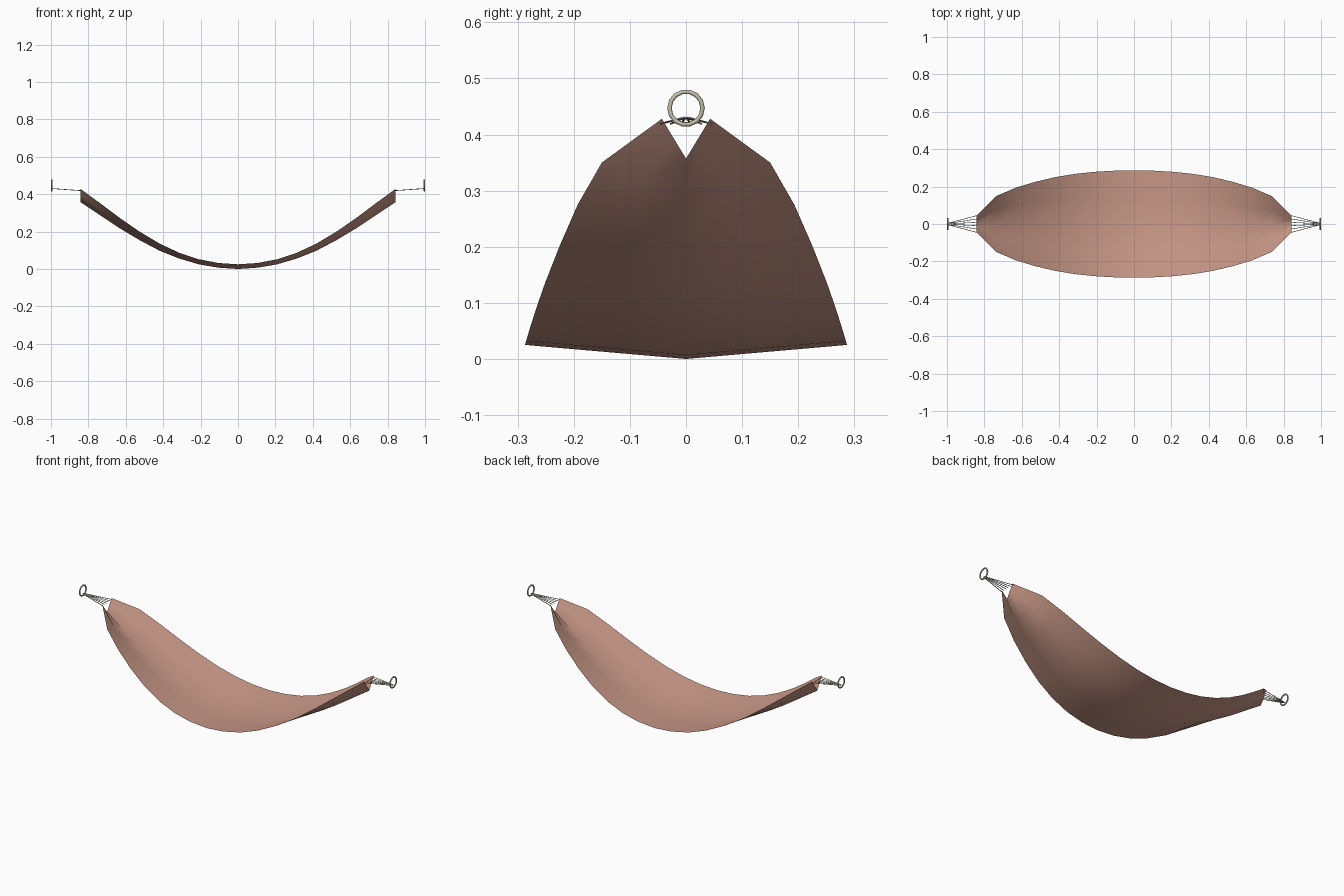
import bpy, bmesh, math
from mathutils import Vector, Matrix

cube = bpy.data.objects.get("Cube")
if cube:
    bpy.data.objects.remove(cube, do_unlink=True)


def material(name, color):
    m = bpy.data.materials.new(name)
    m.use_nodes = True
    m.diffuse_color = color
    bsdf = m.node_tree.nodes["Principled BSDF"]
    bsdf.inputs["Base Color"].default_value = color
    bsdf.inputs["Roughness"].default_value = 0.8
    return m


cloth = material("dusty pink cloth", (0.61, 0.33, 0.255, 1))
metal = material("pale metal", (0.56, 0.52, 0.41, 1))
cord = material("grey cord", (0.40, 0.37, 0.30, 1))


def add_object(name, bm, mat):
    mesh = bpy.data.meshes.new(name)
    bm.to_mesh(mesh)
    bm.free()
    obj = bpy.data.objects.new(name, mesh)
    bpy.context.collection.objects.link(obj)
    mesh.materials.append(mat)
    for p in mesh.polygons:
        p.use_smooth = True
    return obj


# Hammock cloth: V-shaped sections, (x, half width, edge height, crease height)
half = [(0, .287, .025, 0), (.105, .285, .032, .007), (.21, .279, .052, .025),
        (.315, .268, .087, .056), (.42, .251, .136, .098), (.53, .225, .202, .156),
        (.635, .193, .275, .219), (.735, .150, .350, .286), (.842, .043, .428, .357)]
stations = [(-x, w, e, c) for x, w, e, c in reversed(half[1:])] + half
bm = bmesh.new()
rows = []
for x, w, edge, crease in stations:
    rows.append([bm.verts.new((x, w * t, crease + (edge - crease) * abs(t)))
                 for t in (-1, -0.5, 0, 0.5, 1)])
for a, b in zip(rows, rows[1:]):
    for i in range(4):
        bm.faces.new((a[i], b[i], b[i + 1], a[i + 1]))
add_object("hammock_cloth", bm, cloth)


# Hanging ring standing across the length
def ring(name, x, z, major, minor, sides=14, tube=8):
    bm = bmesh.new()
    loops = []
    for i in range(sides):
        a = 2 * math.pi * i / sides
        loop = []
        for j in range(tube):
            b = 2 * math.pi * j / tube
            r = major + minor * math.cos(b)
            loop.append(bm.verts.new((x + minor * math.sin(b), r * math.cos(a),
                                      z + r * math.sin(a))))
        loops.append(loop)
    for i in range(sides):
        p, q = loops[i], loops[(i + 1) % sides]
        for j in range(tube):
            k = (j + 1) % tube
            bm.faces.new((p[j], q[j], q[k], p[k]))
    bmesh.ops.recalc_face_normals(bm, faces=bm.faces)
    add_object(name, bm, metal)


# Fan of cords between the cloth end and the ring
def cords(name, side):
    bm = bmesh.new()
    for i in range(6):
        t = i / 2.5 - 1
        start = Vector((side * .84, .045 * t, .419))
        end = Vector((side * .995, .004 * t, .430))
        d = end - start
        turn = d.to_track_quat('Z', 'Y').to_matrix().to_4x4()
        bmesh.ops.create_cone(bm, cap_ends=True, segments=6, radius1=.0018,
                              radius2=.0018, depth=d.length,
                              matrix=Matrix.Translation((start + end) / 2) @ turn)
    add_object(name, bm, cord)


for label, side in (("left", 1), ("right", -1)):
    ring(label + "_ring", side * .996, .447, .0295, .004)
    cords(label + "_cords", side)
